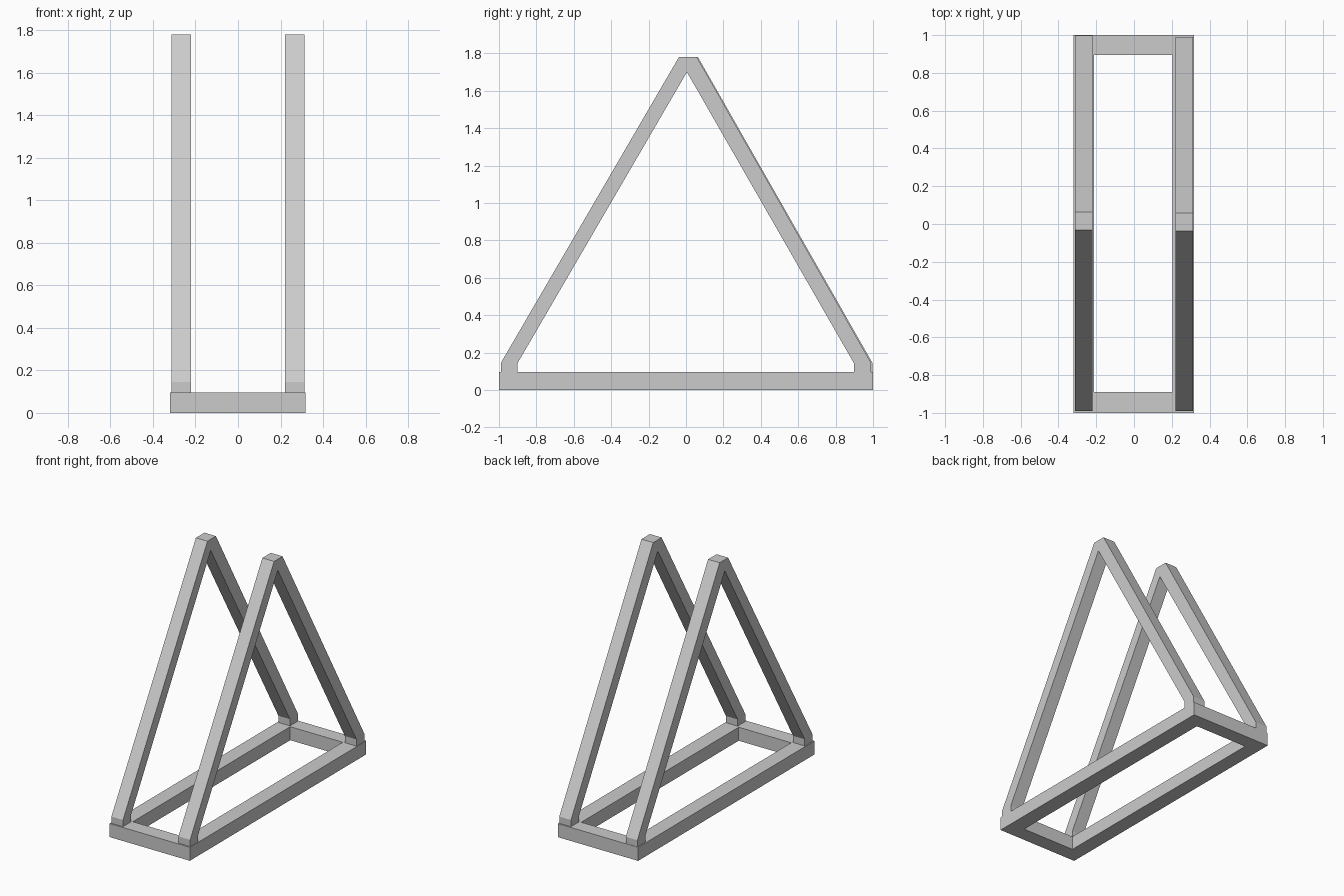
import bpy, bmesh

if "Cube" in bpy.data.objects:
    bpy.data.objects.remove(bpy.data.objects["Cube"])

BASE_TOP = 0.097


def make_prism(name, loop, axis, start, end):
    """Extrude a closed 2D outline along x (profile in y,z)."""
    bm = bmesh.new()
    face = bm.faces.new([bm.verts.new((start, y, z)) for y, z in loop])
    moved = bmesh.ops.extrude_face_region(bm, geom=[face])["geom"]
    bmesh.ops.translate(bm, vec=(end - start, 0, 0),
                        verts=[v for v in moved if isinstance(v, bmesh.types.BMVert)])
    bmesh.ops.recalc_face_normals(bm, faces=bm.faces)
    return finish(name, bm)


def finish(name, bm):
    mesh = bpy.data.meshes.new(name)
    bm.to_mesh(mesh)
    bm.free()
    obj = bpy.data.objects.new(name, mesh)
    bpy.context.collection.objects.link(obj)
    return obj


def make_ring(name, outer, inner, z0, z1):
    """Rectangular frame; outer and inner are (x0, x1, y0, y1)."""
    bm = bmesh.new()

    def rect(r, z):
        x0, x1, y0, y1 = r
        return [bm.verts.new((x, y, z)) for x, y in
                ((x0, y0), (x1, y0), (x1, y1), (x0, y1))]

    loops = [rect(outer, z0), rect(outer, z1), rect(inner, z1), rect(inner, z0)]
    for a, b in zip(loops, loops[1:] + loops[:1]):
        for i in range(4):
            j = (i + 1) % 4
            bm.faces.new((a[i], a[j], b[j], b[i]))
    bmesh.ops.recalc_face_normals(bm, faces=bm.faces)
    return finish(name, bm)


def make_a_frame(name, x0, x1, back, apex):
    """Two sloping legs with short upright feet and a flat-cut apex."""
    outline = [(-0.99, BASE_TOP), (-0.99, 0.145), (apex - 0.048, 1.78),
               (apex + 0.048, 1.78), (back, 0.145), (back, BASE_TOP),
               (back - 0.093, BASE_TOP), (back - 0.093, 0.145),
               (0.005, 1.70), (-0.90, 0.145), (-0.90, BASE_TOP)]
    return make_prism(name, outline, "x", x0, x1)


# Base frame lying on the floor
make_ring("base_frame", (-0.32, 0.318, -1.0, 1.0), (-0.212, 0.205, -0.89, 0.895),
          0.0, BASE_TOP)

# Triangular side supports
make_a_frame("left_a_frame", -0.312, -0.22, 0.997, 0.016)
make_a_frame("right_a_frame", 0.22, 0.313, 0.99, 0.010)
